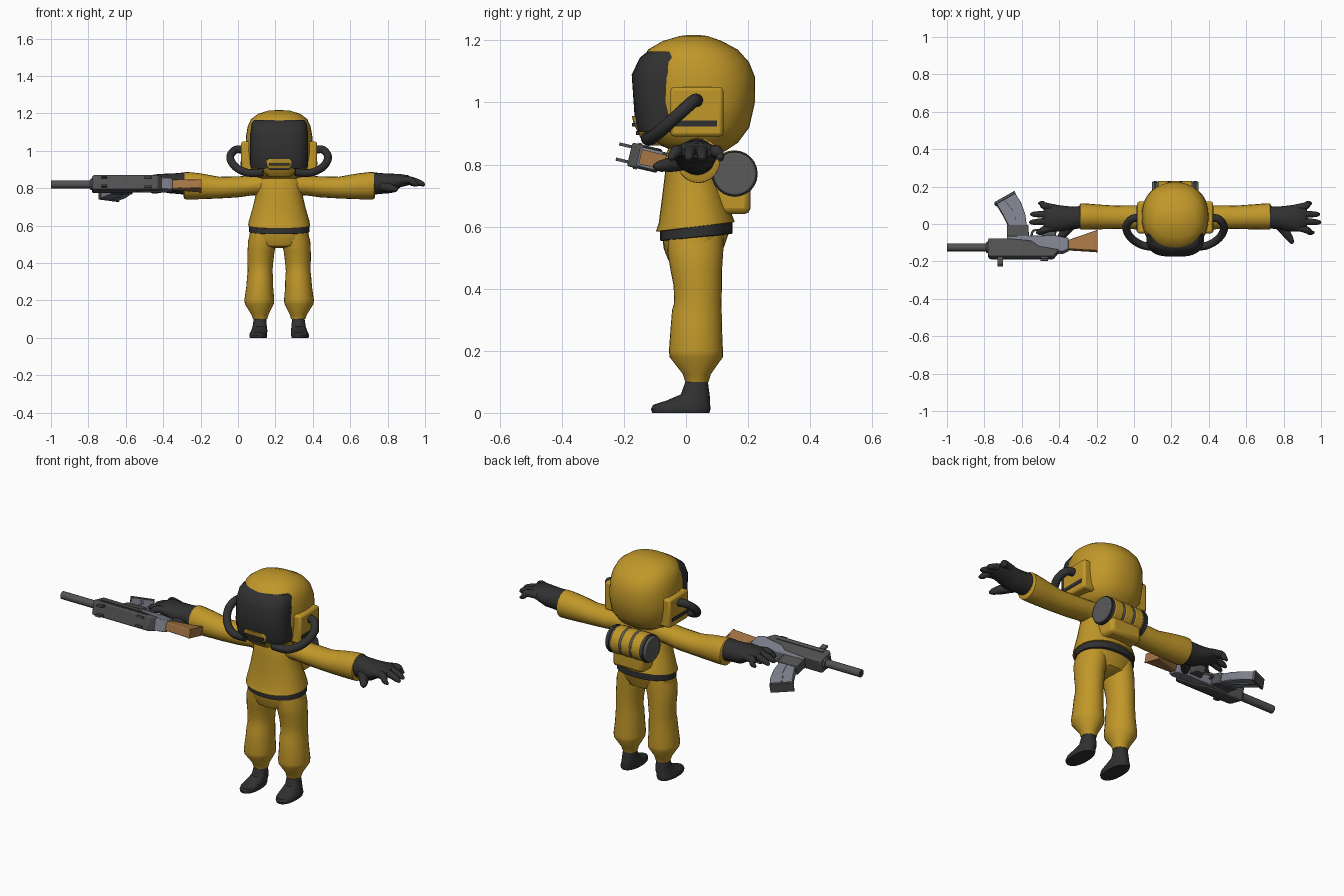
import bpy, bmesh, math
from mathutils import Vector, Matrix

CX = 0.22  # centre line of the figure


def material(name, r, g, b):
    m = bpy.data.materials.new(name)
    m.diffuse_color = (r, g, b, 1)
    return m


YELLOW = material("suit yellow", 0.53, 0.31, 0.022)
DARK = material("rubber black", 0.03, 0.03, 0.03)
CAP = material("canister grey", 0.10, 0.10, 0.10)
GUNMETAL = material("gunmetal", 0.085, 0.085, 0.088)
STEEL = material("blue steel", 0.21, 0.22, 0.27)
WOOD = material("wood", 0.38, 0.18, 0.06)


def finish(name, bm, mat, angle=40, matrix=None, bevel=0):
    bmesh.ops.recalc_face_normals(bm, faces=bm.faces)
    if matrix:
        bm.transform(matrix)
    me = bpy.data.meshes.new(name)
    bm.to_mesh(me)
    bm.free()
    me.materials.append(mat)
    me.shade_smooth()
    me.set_sharp_from_angle(angle=math.radians(angle))
    ob = bpy.data.objects.new(name, me)
    bpy.context.collection.objects.link(ob)
    if bevel:
        b = ob.modifiers.new("bevel", 'BEVEL')
        b.width, b.segments = bevel, 2
    return ob


def skin(name, rings, mat, angle=40):
    """Join a list of point rings into a closed skin."""
    bm = bmesh.new()
    vs = [[bm.verts.new(p) for p in ring] for ring in rings]
    n = len(vs[0])
    for a, b in zip(vs, vs[1:]):
        for i in range(n):
            j = (i + 1) % n
            bm.faces.new((a[i], a[j], b[j], b[i]))
    bm.faces.new(vs[0])
    bm.faces.new(vs[-1])
    return finish(name, bm, mat, angle)


def oval(n, p):
    out = []
    for i in range(n):
        a = 2 * math.pi * i / n
        c, s = math.cos(a), math.sin(a)
        out.append((math.copysign(abs(c) ** (2 / p), c), math.copysign(abs(s) ** (2 / p), s)))
    return out


def loft_z(name, rings, mat, p=2, n=28, tilt=0, angle=40):
    """Rings are (z, x offset, y centre, x radius, y radius)."""
    return skin(name, [[(CX + x + rx * u, y + ry * v, z + tilt * ry * v) for u, v in oval(n, p)]
                       for z, x, y, rx, ry in rings], mat, angle)


def loft_x(name, side, rings, mat, n=20):
    """Rings are (x offset, y centre, z centre, y radius, z radius)."""
    return skin(name, [[(CX + side * x, y + ry * u, z + rz * v) for u, v in oval(n, 2)]
                       for x, y, z, ry, rz in rings], mat)


def tube(name, points, radii, mat, n=12, smooth=1):
    """Round tube along a smoothed path."""
    pts = [Vector(p) for p in points]
    path, rads = [], []
    for i in range(len(pts) - 1):
        p0, p1, p2, p3 = pts[max(i - 1, 0)], pts[i], pts[i + 1], pts[min(i + 2, len(pts) - 1)]
        for k in range(smooth):
            t = k / smooth
            path.append(0.5 * (2 * p1 + (p2 - p0) * t + (2 * p0 - 5 * p1 + 4 * p2 - p3) * t ** 2
                               + (3 * p1 - p0 - 3 * p2 + p3) * t ** 3))
            rads.append(radii[i] + (radii[i + 1] - radii[i]) * t)
    path.append(pts[-1])
    rads.append(radii[-1])
    rings = []
    for i, p in enumerate(path):
        d = (path[min(i + 1, len(path) - 1)] - path[max(i - 1, 0)]).normalized()
        a = d.cross(Vector((0.1, 0.3, 1))).normalized()
        b = d.cross(a)
        rings.append([p + rads[i] * (a * u + b * v) for u, v in oval(n, 2)])
    return skin(name, rings, mat, 50)


def box(name, lo, hi, mat, bevel=0, matrix=None):
    bm = bmesh.new()
    bmesh.ops.create_cube(bm, size=1)
    for v in bm.verts:
        v.co = [l + (h - l) * (c + 0.5) for l, h, c in zip(lo, hi, v.co)]
    return finish(name, bm, mat, 30, matrix, bevel)


def cyl_x(name, x0, x1, y, z, r, mat, n=24, matrix=None, bevel=0):
    m = Matrix.Translation(((x0 + x1) / 2, y, z)) @ Matrix.Rotation(math.pi / 2, 4, 'Y')
    bm = bmesh.new()
    bmesh.ops.create_cone(bm, cap_ends=True, segments=n, radius1=r, radius2=r, depth=x1 - x0)
    return finish(name, bm, mat, 40, matrix @ m if matrix else m, bevel)


# --- Helmet ---
head = [(0.842, 0, 0.045, 0.09, 0.08), (0.87, 0, 0.032, 0.145, 0.135), (0.92, 0, 0.037, 0.173, 0.167),
        (1.0, 0, 0.038, 0.181, 0.184), (1.08, 0, 0.037, 0.177, 0.186), (1.13, 0, 0.03, 0.168, 0.173),
        (1.17, 0, 0.022, 0.15, 0.145), (1.198, 0, 0.02, 0.112, 0.095), (1.214, 0, 0.025, 0.06, 0.045),
        (1.217, 0, 0.025, 0.02, 0.02)]
loft_z("helmet", head, YELLOW, p=2.2, n=36, angle=60)
visor = [(0.905, 0, -0.06, 0.150, 0.095), (0.93, 0, -0.06, 0.155, 0.104), (1.09, 0, -0.06, 0.155, 0.115),
         (1.145, 0, -0.05, 0.148, 0.098), (1.165, 0, -0.04, 0.135, 0.083)]
loft_z("visor", visor, DARK, p=2.9, n=36)
chin = [(0.862, 0, -0.08, 0.06, 0.045), (0.885, 0, -0.08, 0.085, 0.066), (0.93, 0, -0.08, 0.09, 0.088),
        (0.945, 0, -0.08, 0.085, 0.092), (0.957, 0, -0.08, 0.07, 0.094)]
loft_z("mouthpiece", chin, YELLOW, p=4)
for i, (z, y) in enumerate(((0.902, -0.155), (0.928, -0.168))):
    box(f"mouth_slot_{i}", (CX - 0.055, y - 0.006, z - 0.006), (CX + 0.055, y + 0.003, z + 0.006), DARK)

# --- Torso, belt and hips ---
loft_z("jacket", [(0.598, 0, 0.03, 0.155, 0.118), (0.6, 0, 0.03, 0.166, 0.127), (0.625, 0, 0.03, 0.162, 0.118),
                  (0.70, 0, 0.024, 0.14, 0.102), (0.78, 0, 0.02, 0.122, 0.088),
                  (0.84, 0, 0.02, 0.12, 0.085), (0.88, 0, 0.02, 0.09, 0.07)], YELLOW, p=2.2, tilt=0.12)
loft_z("belt", [(0.565, 0, 0.033, 0.155, 0.112), (0.567, 0, 0.033, 0.162, 0.116), (0.603, 0, 0.033, 0.162, 0.116),
                (0.605, 0, 0.033, 0.155, 0.112)], DARK, p=2.2, tilt=0.1)
loft_z("hips", [(0.485, 0, 0.03, 0.05, 0.05), (0.50, 0, 0.028, 0.12, 0.085), (0.54, 0, 0.028, 0.16, 0.1),
                (0.575, 0, 0.032, 0.155, 0.108)], YELLOW, p=2.2, tilt=0.1)

# --- Limbs and helmet sides, one set per side ---
for side, tag in ((-1, "right"), (1, "left")):
    def at(x, y, z):
        return (CX + side * x, y, z)

    leg = [(0.10, 0.102, 0.035, 0.038, 0.038), (0.125, 0.103, 0.035, 0.046, 0.045), (0.18, 0.106, 0.033, 0.077, 0.086),
           (0.20, 0.106, 0.032, 0.08, 0.087), (0.27, 0.104, 0.033, 0.072, 0.083), (0.33, 0.102, 0.035, 0.069, 0.08),
           (0.355, 0.102, 0.038, 0.066, 0.076), (0.41, 0.1, 0.038, 0.069, 0.078), (0.46, 0.097, 0.033, 0.072, 0.083),
           (0.52, 0.088, 0.03, 0.078, 0.09), (0.57, 0.083, 0.03, 0.068, 0.09)]
    loft_z(f"{tag}_leg", [(z, side * x, y, rx, ry) for z, x, y, rx, ry in leg], YELLOW)
    boot = [(0.0, 0.112, -0.017, 0.045, 0.092), (0.012, 0.112, -0.017, 0.048, 0.096),
            (0.026, 0.110, -0.014, 0.046, 0.092), (0.04, 0.106, 0.008, 0.043, 0.07),
            (0.06, 0.104, 0.03, 0.038, 0.046), (0.11, 0.102, 0.035, 0.033, 0.034)]
    loft_z(f"{tag}_boot", [(z, side * x, y, rx, ry) for z, x, y, rx, ry in boot], DARK, p=2.3)
    loft_x(f"{tag}_sleeve", side, [
        (0.06, 0.025, 0.82, 0.065, 0.06), (0.14, 0.032, 0.815, 0.063, 0.053), (0.22, 0.036, 0.807, 0.064, 0.056),
        (0.32, 0.036, 0.803, 0.062, 0.058), (0.42, 0.038, 0.81, 0.067, 0.069), (0.48, 0.04, 0.813, 0.07, 0.073),
        (0.506, 0.04, 0.814, 0.07, 0.073), (0.512, 0.04, 0.815, 0.06, 0.062)], YELLOW)
    loft_x(f"{tag}_glove", side, [
        (0.50, 0.036, 0.825, 0.06, 0.06), (0.55, 0.033, 0.825, 0.06, 0.055), (0.60, 0.03, 0.826, 0.068, 0.052),
        (0.65, 0.032, 0.84, 0.073, 0.035), (0.69, 0.034, 0.842, 0.066, 0.027), (0.705, 0.034, 0.84, 0.05, 0.018)], DARK)
    fingers = [(0.085, 0.73, 0.11), (0.052, 0.772, 0.052), (0.018, 0.778, 0.01), (-0.015, 0.742, -0.045)]
    for i, (y0, x1, y1) in enumerate(fingers):
        tube(f"{tag}_finger_{i}", [at(0.64, y0, 0.84), at(0.70, (y0 + y1) / 2, 0.843), at(x1 - 0.02, y1, 0.826),
                                   at(x1, y1, 0.815)], (0.02, 0.02, 0.015, 0.006), DARK, 10, 3)
    tube(f"{tag}_thumb", [at(0.55, 0.0, 0.81), at(0.595, -0.05, 0.80), at(0.62, -0.088, 0.795), at(0.627, -0.105, 0.793)],
         (0.028, 0.024, 0.016, 0.006), DARK, 10, 3)
    # Ear panel with a dark slot
    xs = sorted((CX + side * 0.12, CX + side * 0.203))
    box(f"{tag}_ear_panel", (xs[0], -0.05, 0.89), (xs[1], 0.12, 1.05), YELLOW, 0.012)
    xs = sorted((CX + side * 0.2, CX + side * 0.206))
    box(f"{tag}_ear_slot", (xs[0], -0.04, 0.922), (xs[1], 0.10, 0.942), DARK)
    # Breathing hose
    tube(f"{tag}_hose", [at(0.19, 0.035, 1.005), at(0.235, 0.025, 1.005), at(0.262, -0.02, 0.965),
                         at(0.235, -0.075, 0.915), at(0.17, -0.115, 0.883), at(0.085, -0.125, 0.885)],
         (0.021,) * 6, DARK, 14, 5)

# --- Back roll and pack ---
cyl_x("canister", CX - 0.125, CX + 0.125, 0.157, 0.77, 0.07, CAP, bevel=0.006)
box("pack", (CX - 0.095, 0.07, 0.64), (CX + 0.095, 0.208, 0.77), YELLOW, 0.02)
for i in (-1, 0, 1):
    cyl_x(f"roll_{i + 1}", CX + i * 0.064 - 0.027, CX + i * 0.064 + 0.027, 0.155, 0.77, 0.076, YELLOW, bevel=0.006)
for side in (-1, 1):
    x = CX + side * 0.032
    cyl_x(f"roll_strap_{side}", x - 0.007, x + 0.007, 0.155, 0.77, 0.074, CAP)
    cyl_x(f"end_rim_{side}", CX + side * 0.106 - 0.007, CX + side * 0.106 + 0.007, 0.157, 0.77, 0.074, DARK)

# --- Rifle, lying on its side: local x along barrel, z towards the sights ---
GUN = Matrix.Translation((0, -0.125, 0.82)) @ Matrix.Rotation(math.radians(77), 4, 'X')


def plate(name, profile, half, mat, bevel=0.004):
    """Side outline in (x, z) extruded to both sides."""
    bm = bmesh.new()
    f = bm.faces.new([bm.verts.new((x, -half, z)) for x, z in profile])
    new = bmesh.ops.extrude_face_region(bm, geom=[f])["geom"]
    bmesh.ops.translate(bm, vec=(0, 2 * half, 0), verts=[v for v in new if isinstance(v, bmesh.types.BMVert)])
    return finish(name, bm, mat, 30, GUN, bevel)


cyl_x("barrel", -1.0, -0.76, 0, 0, 0.021, GUNMETAL, 16, GUN)
cyl_x("muzzle_bore", -1.0005, -0.99, 0, 0, 0.012, DARK, 12, GUN)
cyl_x("barrel_collar", -0.79, -0.76, 0, 0, 0.031, GUNMETAL, 16, GUN, 0.004)
plate("rifle_shroud", [(-0.78, -0.042), (-0.78, 0.048), (-0.77, 0.058), (-0.43, 0.058), (-0.40, 0.02),
                       (-0.51, 0.0), (-0.55, -0.03), (-0.68, -0.042)], 0.039, GUNMETAL, 0.007)
plate("rifle_receiver", [(-0.68, -0.055), (-0.68, 0.03), (-0.38, 0.03), (-0.35, 0.015), (-0.35, -0.045),
                         (-0.42, -0.06)], 0.032, STEEL)
plate("side_rail", [(-0.75, 0.025), (-0.75, 0.038), (-0.46, 0.038), (-0.46, 0.025)], 0.043, GUNMETAL, 0)
plate("magazine_well", [(-0.68, -0.035), (-0.56, -0.035), (-0.565, -0.118), (-0.68, -0.118)], 0.028, GUNMETAL)
plate("magazine", [(-0.668, -0.11), (-0.572, -0.11), (-0.582, -0.18), (-0.605, -0.245), (-0.637, -0.295),
                   (-0.735, -0.235), (-0.70, -0.175)], 0.022, STEEL)
plate("magazine_rib", [(-0.625, -0.125), (-0.613, -0.125), (-0.632, -0.19), (-0.675, -0.255), (-0.686, -0.248),
                       (-0.645, -0.19)], 0.026, STEEL, 0)
plate("magazine_base", [(-0.633, -0.292), (-0.64, -0.304), (-0.747, -0.242), (-0.738, -0.23)], 0.027, GUNMETAL, 0.002)
plate("pistol_grip", [(-0.50, -0.05), (-0.42, -0.05), (-0.41, -0.125), (-0.46, -0.13)], 0.02, GUNMETAL)
tube("trigger_guard", [GUN @ Vector(p) for p in ((-0.55, 0, -0.05), (-0.54, 0, -0.09), (-0.50, 0, -0.095), (-0.47, 0, -0.08))],
     (0.006,) * 4, GUNMETAL, 8, 3)
plate("stock", [(-0.36, 0.012), (-0.20, 0.022), (-0.20, -0.09), (-0.355, -0.035)], 0.024, WOOD, 0.005)
plate("butt_plate", [(-0.204, 0.023), (-0.196, 0.023), (-0.196, -0.091), (-0.204, -0.091)], 0.024, WOOD, 0)
# Sight prongs
for s in (-1, 1):
    ys = sorted((s * 0.02, s * 0.03))
    box(f"front_sight_{s}", (-0.73, ys[0], 0.05), (-0.70, ys[1], 0.098), GUNMETAL, 0, GUN)
    box(f"rear_sight_{s}", (-0.50, ys[0], 0.05), (-0.46, ys[1], 0.068), GUNMETAL, 0, GUN)
